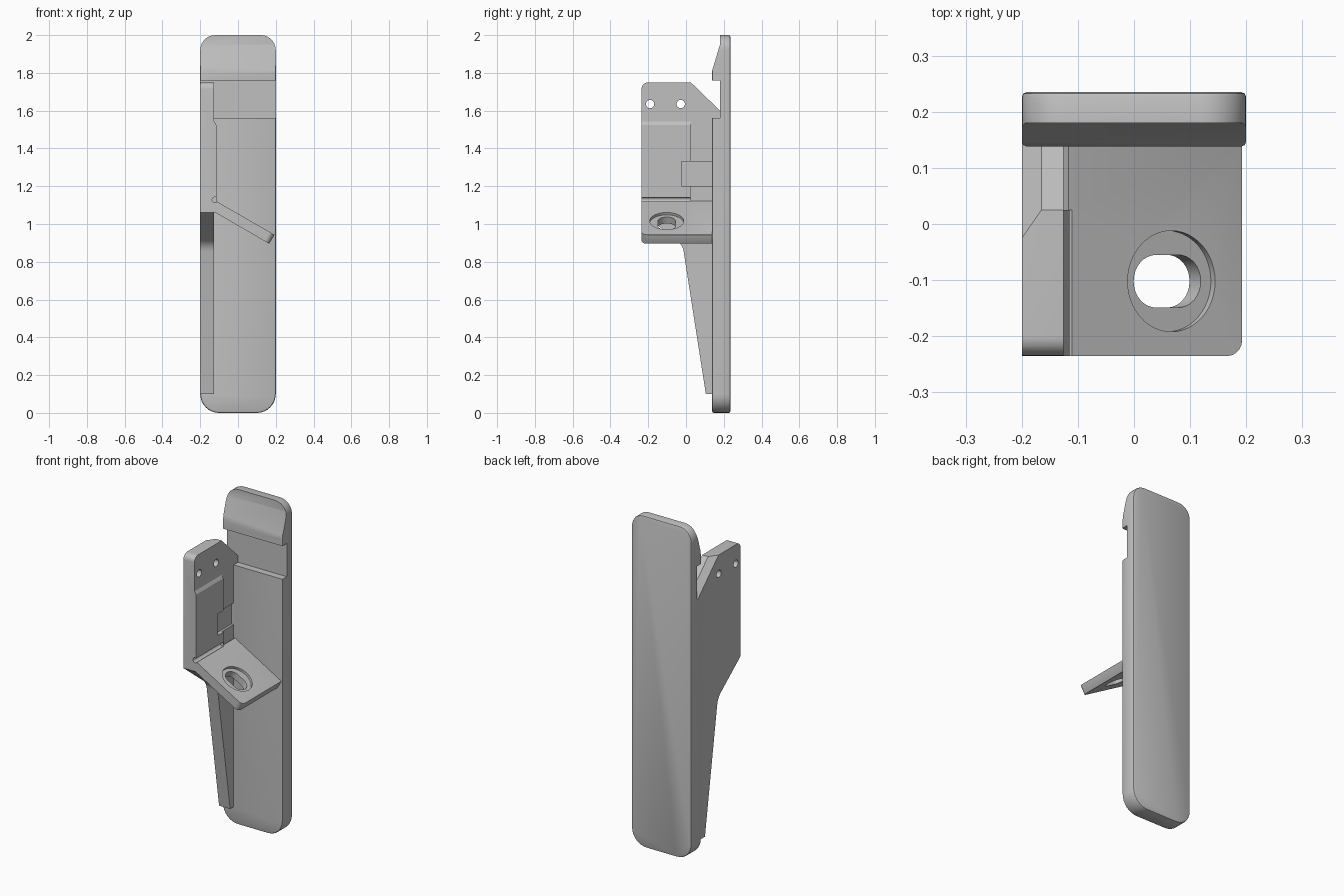
import bpy, bmesh
from math import cos, sin, pi, radians, tan
from mathutils import Vector, Matrix

if "Cube" in bpy.data.objects:
    bpy.data.objects.remove(bpy.data.objects["Cube"])

GREY = (0.53, 0.53, 0.53, 1)
grey = bpy.data.materials.new("plain grey")
grey.use_nodes = True
grey.diffuse_color = GREY
grey.node_tree.nodes["Principled BSDF"].inputs["Base Color"].default_value = GREY


def rounded(corners, steps=8):
    """Outline from (a, b, radius) corners, with true arcs."""
    out = []
    n = len(corners)
    for i, (a, b, r) in enumerate(corners):
        p = Vector((a, b))
        if r == 0:
            out.append(p)
            continue
        d1 = (Vector(corners[i - 1][:2]) - p).normalized()
        d2 = (Vector(corners[(i + 1) % n][:2]) - p).normalized()
        half = d1.angle(d2) / 2
        centre = p + (d1 + d2).normalized() * (r / sin(half))
        start = p + d1 * (r / tan(half)) - centre
        end = p + d2 * (r / tan(half)) - centre
        sweep = start.angle(end)
        for k in range(steps + 1):
            t = k / steps
            out.append(centre + (start * sin((1 - t) * sweep) + end * sin(t * sweep)) / sin(sweep))
    return out


def circle(a, b, r, n=32):
    return [Vector((a + r * cos(2 * pi * k / n), b + r * sin(2 * pi * k / n))) for k in range(n)]


def prism(name, outline, axis, lo, hi, bevels=()):
    """Extrude an outline along an axis; bevels = (edge test, width, segments)."""
    place = {"x": lambda p: (lo, p.x, p.y),
             "y": lambda p: (p.x, lo, p.y),
             "z": lambda p: (p.x, p.y, lo)}[axis]
    bm = bmesh.new()
    face = bm.faces.new([bm.verts.new(place(p)) for p in outline])
    new = bmesh.ops.extrude_face_region(bm, geom=[face])["geom"]
    step = Vector([hi - lo if c == axis else 0 for c in "xyz"])
    bmesh.ops.translate(bm, vec=step, verts=[g for g in new if isinstance(g, bmesh.types.BMVert)])
    for test, width, segments in bevels:
        edges = [e for e in bm.edges if all(test(v.co) for v in e.verts)]
        bmesh.ops.bevel(bm, geom=edges, offset=width, segments=segments, profile=0.5,
                        affect="EDGES", clamp_overlap=True)
    bmesh.ops.recalc_face_normals(bm, faces=bm.faces)
    mesh = bpy.data.meshes.new(name)
    bm.to_mesh(mesh)
    bm.free()
    mesh.materials.append(grey)
    obj = bpy.data.objects.new(name, mesh)
    bpy.context.collection.objects.link(obj)
    return obj


def box(name, a, b, axis, lo, hi):
    return prism(name, rounded([(a[0], b[0], 0), (a[1], b[0], 0), (a[1], b[1], 0), (a[0], b[1], 0)]),
                 axis, lo, hi)


def combine(obj, other, operation):
    mod = obj.modifiers.new("combine", "BOOLEAN")
    mod.object, mod.operation, mod.solver = other, operation, "EXACT"
    bpy.context.view_layer.objects.active = obj
    bpy.ops.object.modifier_apply(modifier=mod.name)
    bpy.data.objects.remove(other)


# Back plate: rounded slab trimmed to a stepped side profile with a hooked top
plate = prism("back_plate",
              rounded([(-0.2, 0, 0.1), (0.2, 0, 0.1), (0.2, 2, 0.08), (-0.2, 2, 0.08)]),
              "y", 0.138, 0.235,
              [(lambda c: c.y > 0.234, 0.009, 2), (lambda c: c.y < 0.139, 0.009, 2)])
side = prism("side_profile", rounded([
    (0.3, -0.1, 0), (0.1, -0.1, 0), (0.1, 1.56, 0), (0.18, 1.56, 0), (0.18, 1.76, 0),
    (0.138, 1.76, 0), (0.138, 1.81, 0), (0.18, 1.95, 0), (0.18, 2.1, 0), (0.3, 2.1, 0)]),
    "x", -0.3, 0.3)
combine(plate, side, "INTERSECT")

# Side wall with its tapering lower fin
wall = prism("side_wall", rounded([
    (-0.235, 1.06, 0), (-0.235, 1.75, 0.035), (0.025, 1.75, 0), (0.18, 1.6, 0),
    (0.18, 0.1, 0), (0.105, 0.1, 0), (-0.018, 0.89, 0.09)]),
    "x", -0.2, -0.126,
    [(lambda c: c.x < -0.199 and c.y > 0.02 and c.z > 1.58, 0.035, 1),
     (lambda c: c.x < -0.199 and c.y < 0.03 and c.z > 1.74, 0.015, 3)])

# Thicker inner pad of the wall
pad = prism("inner_pad", rounded([
    (-0.15, 1.08, 0), (-0.115, 1.08, 0), (-0.115, 1.525, 0), (-0.127, 1.545, 0), (-0.15, 1.545, 0)]),
    "y", -0.235, 0.025)
combine(wall, pad, "UNION")

# Recess, screw holes and corner relief in the wall
combine(wall, box("recess_cutter", (-0.025, 0.138), (1.2, 1.33), "x", -0.14, 0), "DIFFERENCE")
for y in (-0.19, -0.028):
    combine(wall, prism("screw_cutter", circle(y, 1.635, 0.022), "x", -0.3, 0), "DIFFERENCE")


def relief():
    return prism("relief_cutter", circle(-0.122, 1.128, 0.015, 20), "y", -0.3, 0.025)


combine(wall, relief(), "DIFFERENCE")

# Sloping shelf, built flat with a counterbored slot, then tilted
LENGTH, THICK = 0.35, 0.055
shelf = prism("sloping_shelf", rounded([
    (-0.008, -0.235, 0), (LENGTH, -0.235, 0.03), (LENGTH, 0.15, 0), (-0.008, 0.15, 0)]),
    "z", -THICK, 0,
    [(lambda c: c.x > LENGTH - 0.001 and c.z < -THICK + 0.001, 0.014, 4),
     (lambda c: c.x > LENGTH - 0.001 and c.z > -0.001, 0.007, 3)])
U, V, R = 0.204, -0.102, 0.047
combine(shelf, prism("counterbore_cutter", circle(U, V, 0.09, 48), "z", -0.015, 0.1), "DIFFERENCE")
slot = rounded([(U - 0.069, V - R, R * 0.99), (U + 0.069, V - R, R * 0.99),
                (U + 0.069, V + R, R * 0.99), (U - 0.069, V + R, R * 0.99)])
combine(shelf, prism("slot_cutter", slot, "z", -0.2, 0.1), "DIFFERENCE")
shelf.data.transform(Matrix.Translation((-0.11, 0, 1.118)) @ Matrix.Rotation(radians(30), 4, "Y"))
combine(shelf, relief(), "DIFFERENCE")

# Smooth the rounded parts, keep the edges sharp
bpy.ops.object.select_all(action="DESELECT")
for obj in (plate, wall, shelf):
    obj.select_set(True)
bpy.context.view_layer.objects.active = plate
bpy.ops.object.shade_smooth_by_angle(angle=radians(30))
